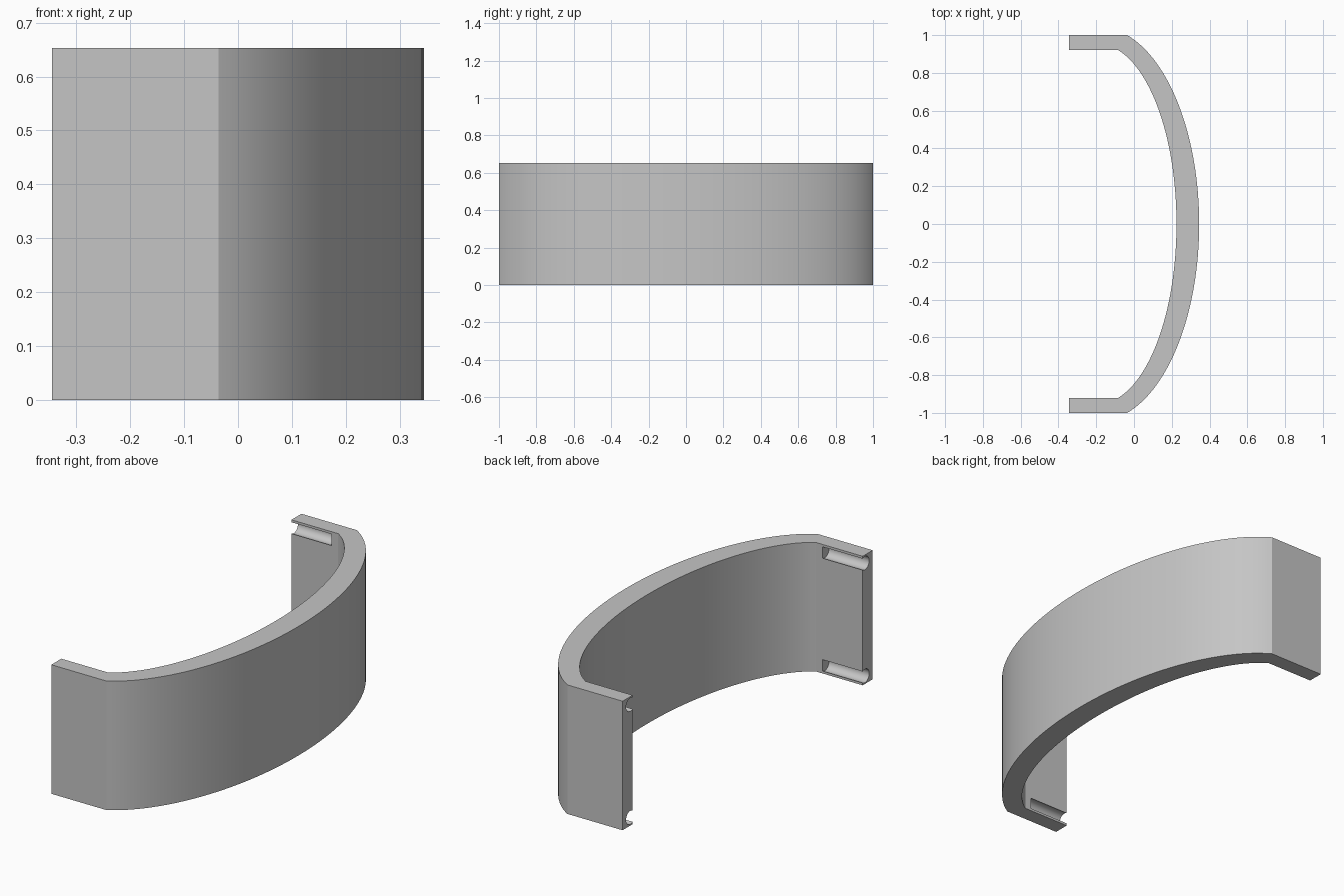
import bpy
import bmesh
from math import acos, asin, cos, sin, pi, radians
from mathutils import Matrix

cube = bpy.data.objects.get("Cube")
if cube:
    bpy.data.objects.remove(cube, do_unlink=True)

HEIGHT = 0.653
END_X = -0.345          # open ends of the band
CENTRE_X = -0.19        # centre of both ellipses
SEGMENTS = 64

grey = bpy.data.materials.new("plain grey")
grey.use_nodes = True
colour = (0.56, 0.56, 0.56, 1)
grey.diffuse_color = colour
grey.node_tree.nodes["Principled BSDF"].inputs["Base Color"].default_value = colour


def make_object(name, bm):
    mesh = bpy.data.meshes.new(name)
    bmesh.ops.recalc_face_normals(bm, faces=bm.faces)
    bm.to_mesh(mesh)
    bm.free()
    mesh.materials.append(grey)
    obj = bpy.data.objects.new(name, mesh)
    bpy.context.collection.objects.link(obj)
    return obj


def arc(apex_x, join_x, join_y):
    """Elliptical arc from -join_y to +join_y, bulging towards +x."""
    a = apex_x - CENTRE_X
    t = acos((join_x - CENTRE_X) / a)
    b = join_y / sin(t)
    angles = [t * (2 * i / SEGMENTS - 1) for i in range(SEGMENTS + 1)]
    return [(CENTRE_X + a * cos(u), b * sin(u)) for u in angles]


# Curved band with two straight tabs, extruded upwards
outer = [(END_X, -1)] + arc(0.345, -0.036, 1) + [(END_X, 1)]
inner = [(END_X, -0.92)] + arc(0.225, -0.083, 0.92) + [(END_X, 0.92)]
bm = bmesh.new()
low_out, low_in, top_out, top_in = [
    [bm.verts.new((x, y, z)) for x, y in line]
    for z in (0, HEIGHT) for line in (outer, inner)]
for i in range(len(outer) - 1):
    j = i + 1
    bm.faces.new((low_out[i], low_out[j], top_out[j], top_out[i]))
    bm.faces.new((low_in[j], low_in[i], top_in[i], top_in[j]))
    bm.faces.new((top_out[i], top_out[j], top_in[j], top_in[i]))
    bm.faces.new((low_out[j], low_out[i], low_in[i], low_in[j]))
for i in (0, -1):
    bm.faces.new((low_out[i], top_out[i], top_in[i], low_in[i]))
band = make_object("curved_band", bm)

# Round grooves along the inner corners of both tabs
LENGTH = 0.325
bm = bmesh.new()
for y in (-0.938, 0.938):
    for z in (0.041, HEIGHT - 0.041):
        place = (Matrix.Translation((-0.12 - LENGTH / 2, y, z))
                 @ Matrix.Rotation(pi / 2, 4, 'Y'))
        bmesh.ops.create_cone(bm, cap_ends=True, segments=32, radius1=0.034,
                              radius2=0.034, depth=LENGTH, matrix=place)
cutter = make_object("groove_cutter", bm)
cutter.hide_render = True

cut = band.modifiers.new("grooves", 'BOOLEAN')
cut.operation = 'DIFFERENCE'
cut.solver = 'EXACT'
cut.object = cutter
bpy.ops.object.select_all(action='DESELECT')
bpy.context.view_layer.objects.active = band
band.select_set(True)
bpy.ops.object.modifier_apply(modifier=cut.name)
bpy.data.objects.remove(cutter, do_unlink=True)
bpy.ops.object.shade_smooth_by_angle(angle=radians(25))
